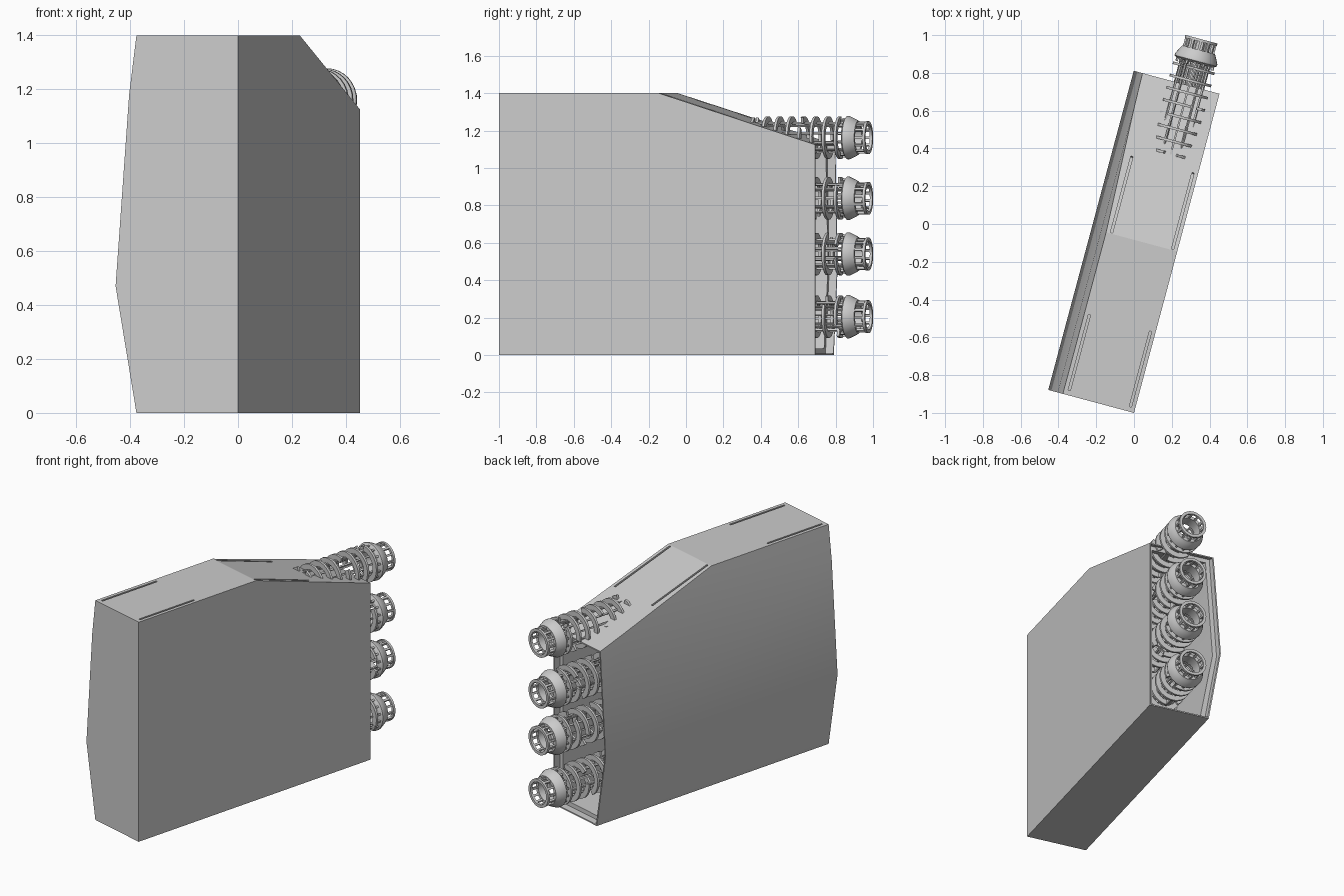
import bpy, bmesh, math
from mathutils import Matrix, Vector

if "Cube" in bpy.data.objects:
    bpy.data.objects.remove(bpy.data.objects["Cube"], do_unlink=True)

# Local frame: y runs along the case, -x across it, turned 15 degrees
BASE = Matrix.Translation((0, -1, 0)) @ Matrix.Rotation(math.radians(-15), 4, 'Z')
LENGTH, HEIGHT = 1.749, 1.4
SLOPE_START, SLOPE_DROP = 0.885, 0.275
SLOPE = math.atan2(SLOPE_DROP, LENGTH - SLOPE_START)

grey = bpy.data.materials.new("plain grey")
grey.use_nodes = True
grey.diffuse_color = (0.6, 0.6, 0.6, 1)
grey.node_tree.nodes["Principled BSDF"].inputs["Base Color"].default_value = (0.6, 0.6, 0.6, 1)


def finish(bm, name):
    bmesh.ops.recalc_face_normals(bm, faces=bm.faces)
    mesh = bpy.data.meshes.new(name)
    bm.to_mesh(mesh)
    bm.free()
    mesh.materials.append(grey)
    return mesh


def place(mesh, name, matrix=BASE):
    obj = bpy.data.objects.new(name, mesh)
    bpy.context.collection.objects.link(obj)
    obj.matrix_world = matrix
    return obj


def activate(obj):
    bpy.ops.object.select_all(action='DESELECT')
    obj.select_set(True)
    bpy.context.view_layer.objects.active = obj


def case_solid(name, t, y0, y1):
    """Bulged section, shrunk by t, extruded and cut by the sloping roof."""
    section = [(-t, t), (t - 0.39, t), (t - 0.47, 0.47), (t - 0.418, 1.18),
               (t - 0.39, HEIGHT - t), (-t, HEIGHT - t)]
    bm = bmesh.new()
    face = bm.faces.new([bm.verts.new((x, y0, z)) for x, z in section])
    ext = bmesh.ops.extrude_face_region(bm, geom=[face])
    moved = [g for g in ext["geom"] if isinstance(g, bmesh.types.BMVert)]
    bmesh.ops.translate(bm, verts=moved, vec=(0, y1 - y0, 0))
    if not any(f.normal.y and abs(f.calc_center_median().y - y0) < 1e-5 for f in bm.faces):
        bm.faces.new([v for v in bm.verts if abs(v.co.y - y0) < 1e-5])
    cut = bmesh.ops.bisect_plane(
        bm, geom=bm.verts[:] + bm.edges[:] + bm.faces[:], dist=1e-5,
        plane_co=(0, SLOPE_START, HEIGHT - t),
        plane_no=(0, math.sin(SLOPE), math.cos(SLOPE)), clear_outer=True)
    edges = [g for g in cut["geom_cut"] if isinstance(g, bmesh.types.BMEdge)]
    bmesh.ops.holes_fill(bm, edges=edges)
    return place(finish(bm, name), name)


def box(bm, size, matrix):
    bmesh.ops.create_cube(bm, size=1, matrix=matrix @ Matrix.Diagonal((*size, 1)))


def subtract(obj, cutter):
    cutter.hide_render = True
    mod = obj.modifiers.new("cut", 'BOOLEAN')
    mod.operation, mod.solver, mod.object = 'DIFFERENCE', 'EXACT', cutter
    activate(obj)
    bpy.ops.object.modifier_apply(modifier=mod.name)
    bpy.data.objects.remove(cutter, do_unlink=True)


# Case: hollow from the rear, with a stepped rim round the opening
case = case_solid("case", 0, 0, LENGTH)
subtract(case, case_solid("rim_cutter", 0.008, 1.705, 1.8))
subtract(case, case_solid("cavity_cutter", 0.035, 1.25, 1.72))

# Narrow grooves along both edges of the roof
bm = bmesh.new()
for x in (-0.027, -0.362):
    box(bm, (0.012, 0.414, 0.04), Matrix.Translation((x, 0.233, HEIGHT)))
    mid = 1.1
    z = HEIGHT - (mid - SLOPE_START) * math.tan(SLOPE)
    box(bm, (0.012, 0.44, 0.04),
        Matrix.Translation((x, mid, z)) @ Matrix.Rotation(-SLOPE, 4, 'X'))
subtract(case, place(finish(bm, "groove_cutter"), "groove_cutter"))
activate(case)
bpy.ops.object.shade_smooth_by_angle(angle=math.radians(15))


def lathe(bm, profile, steps=32, start=0.0, span=math.tau):
    """Sweep a closed (radius, depth) profile round the y axis."""
    full = span >= math.tau - 1e-6
    rows = []
    for i in range(steps if full else steps + 1):
        a = start + span * i / steps
        rows.append([bm.verts.new((r * math.sin(a), -s, r * math.cos(a))) for r, s in profile])
    n = len(profile)
    for i in range(steps):
        p, q = rows[i], rows[(i + 1) % len(rows)]
        for j in range(n):
            k = (j + 1) % n
            bm.faces.new((p[j], p[k], q[k], q[j]))
    if not full:
        bm.faces.new(rows[0])
        bm.faces.new(rows[-1])


def bars(bm, count, radius, s0, s1, width):
    for i in range(count):
        turn = Matrix.Rotation(math.tau * i / count, 4, 'Y')
        box(bm, (width, s1 - s0, width),
            turn @ Matrix.Translation((0, -(s0 + s1) / 2, radius)))


# Caged rod: end ring, windowed neck, flared collar, long bars and split rings
bm = bmesh.new()
lathe(bm, [(0.07, 0), (0.088, 0), (0.088, 0.014), (0.07, 0.014)])
bars(bm, 12, 0.079, 0.01, 0.065, 0.013)
lathe(bm, [(0.07, 0.058), (0.09, 0.058), (0.1, 0.075), (0.116, 0.108),
           (0.116, 0.118), (0.096, 0.13), (0.07, 0.13)])
bars(bm, 14, 0.1, 0.115, 0.145, 0.011)
bars(bm, 10, 0.078, 0.12, 0.645, 0.01)
for k in range(8):
    s = 0.152 + 0.067 * k
    gap = math.radians(40)
    first = math.radians(100) * (7 - k) + gap / 2
    lathe(bm, [(0.08, s), (0.114, s), (0.114, s + 0.014), (0.08, s + 0.014)],
          28, first, math.tau - gap)
rod = finish(bm, "caged_rod")

for i, z in enumerate((1.162, 0.838, 0.54, 0.205)):
    spot = Matrix.Translation((-0.167, 2.003, z)) @ Matrix.Rotation(i * 0.9, 4, 'Y')
    obj = place(rod, "caged_rod_%d" % (i + 1), BASE @ spot)
activate(obj)
bpy.ops.object.shade_smooth_by_angle(angle=math.radians(30))
